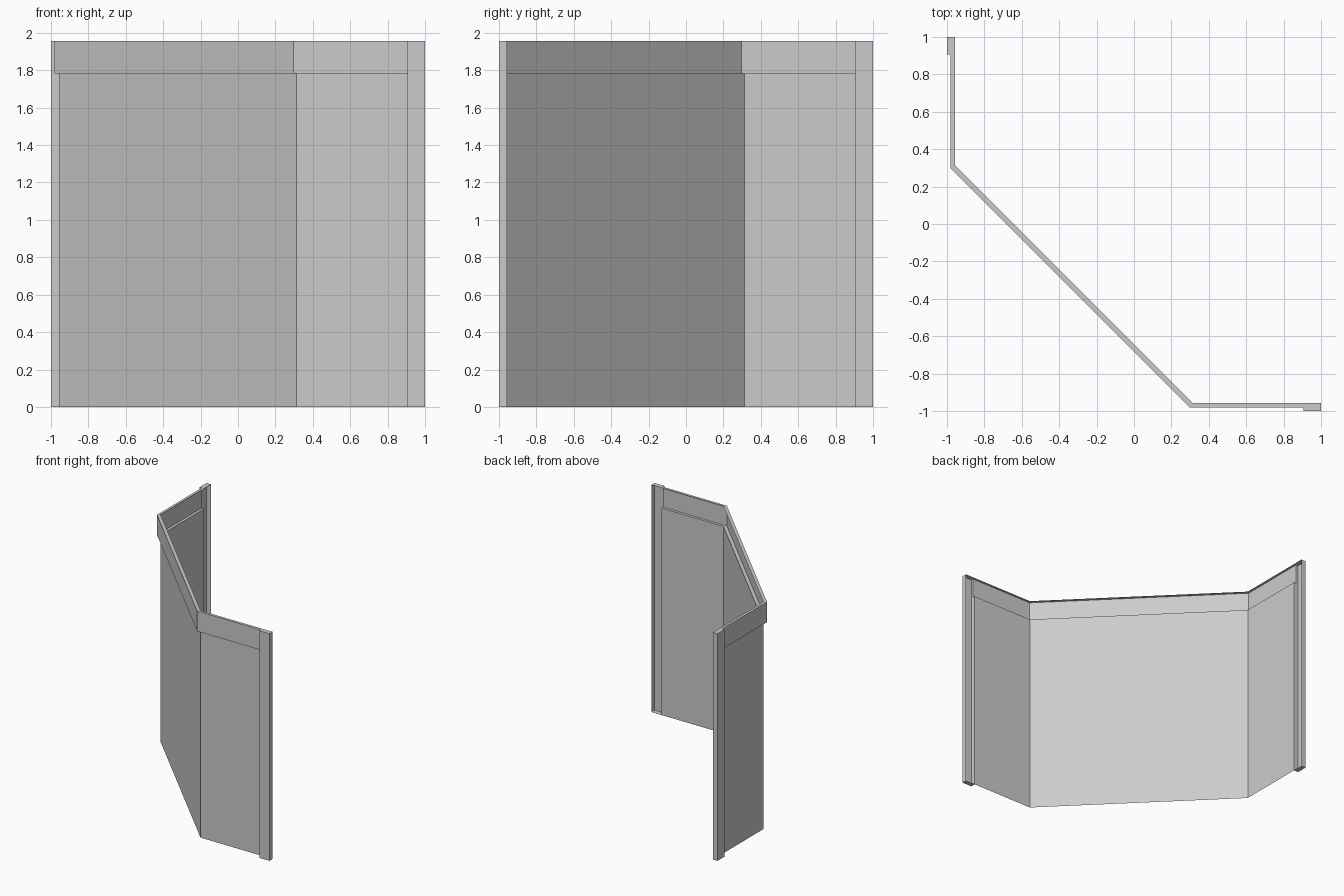
import bpy
import bmesh

cube = bpy.data.objects.get("Cube")
if cube:
    bpy.data.objects.remove(cube, do_unlink=True)

TOP, LEDGE = 1.957, 1.783         # full height and underside of the header
INNER, OUTER = -0.957, -0.98      # planes of the panels and of the header
POST, END = 0.905, 1.0            # inner and outer side of the end posts

grey = bpy.data.materials.new("light grey")
grey.use_nodes = True
COLOUR = (0.6, 0.6, 0.6, 1)
grey.diffuse_color = COLOUR
grey.node_tree.nodes["Principled BSDF"].inputs["Base Color"].default_value = COLOUR


def swap(points):
    """Reflect points across the diagonal plane of symmetry."""
    return [(y, x) for x, y in points]


def build(name, strips):
    """Make one object from strips, each joining two rows of 3D points."""
    bm = bmesh.new()
    for row_a, row_b in strips:
        a = [bm.verts.new(p) for p in row_a]
        b = [bm.verts.new(p) for p in row_b]
        for i in range(len(a) - 1):
            bm.faces.new((a[i], a[i + 1], b[i + 1], b[i]))
    bmesh.ops.remove_doubles(bm, verts=bm.verts, dist=0.0005)
    bmesh.ops.recalc_face_normals(bm, faces=bm.faces)
    mesh = bpy.data.meshes.new(name)
    bm.to_mesh(mesh)
    bm.free()
    mesh.materials.append(grey)
    obj = bpy.data.objects.new(name, mesh)
    bpy.context.collection.objects.link(obj)


def level(path, z):
    return [(x, y, z) for x, y in path]


def wall(path, z0, z1):
    return level(path, z0), level(path, z1)


def plate(path_a, path_b, z):
    return level(path_a, z), level(path_b, z)


def three_sided(corner, plane):
    """Plan line of wing, diagonal and wing."""
    half = [(POST, plane), (corner, plane)]
    return half + swap(half)[::-1]


panel_line = three_sided(0.313, INNER)
header_line = three_sided(0.297, OUTER)

# Thin wall panels
build("wall_panels", [wall(panel_line, 0, LEDGE)])

# Header: outer band, ledge over the panels, top cap
build("header", [wall(header_line, LEDGE, TOP),
                 plate(panel_line, header_line, LEDGE),
                 plate(panel_line, header_line, TOP)])

# Hollow end posts, open towards the inside
for name, place in (("left_post", list), ("right_post", swap)):
    inner_edge = place([(POST, INNER), (END, INNER)])
    outer_edge = place([(POST, -END), (END, -END)])
    lower = place([(POST, INNER), (POST, -END), (END, -END), (END, INNER)])
    upper = place([(POST, OUTER), (POST, -END), (END, -END), (END, INNER)])
    build(name, [wall(lower, 0, LEDGE), wall(upper, LEDGE, TOP),
                 plate(inner_edge, outer_edge, 0),
                 plate(inner_edge, outer_edge, TOP)])
